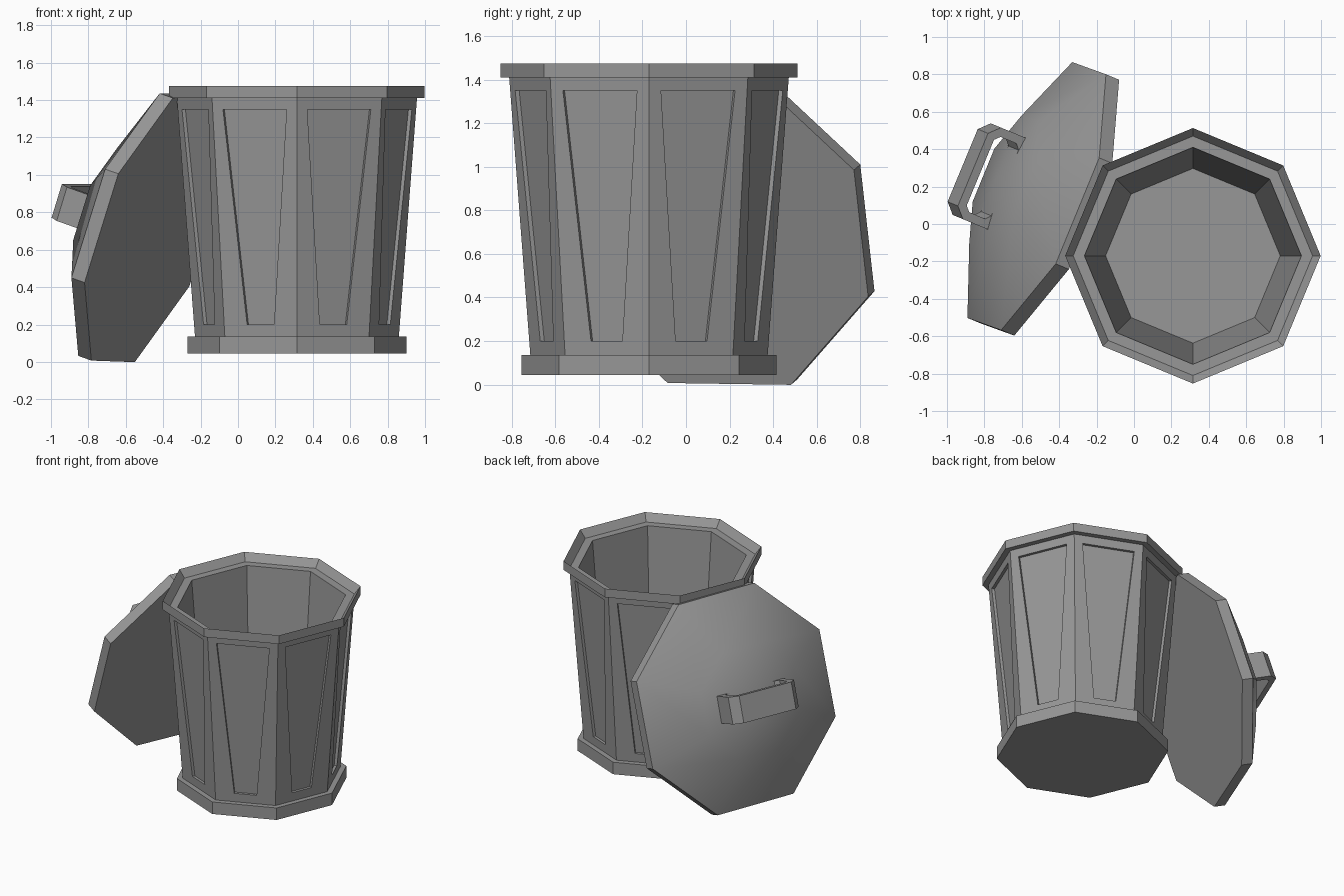
import bpy, bmesh
from math import cos, sin, pi
from mathutils import Vector, Matrix

if "Cube" in bpy.data.objects:
    bpy.data.objects.remove(bpy.data.objects["Cube"])

N = 8
grey = bpy.data.materials.new("dark_metal")
grey.diffuse_color = (0.31, 0.31, 0.31, 1)
grey.use_nodes = True
grey.node_tree.nodes["Principled BSDF"].inputs["Base Color"].default_value = grey.diffuse_color


def finish(bm, name, matrix):
    bmesh.ops.recalc_face_normals(bm, faces=bm.faces)
    mesh = bpy.data.meshes.new(name)
    bm.to_mesh(mesh)
    bm.free()
    mesh.materials.append(grey)
    ob = bpy.data.objects.new(name, mesh)
    ob.matrix_world = matrix
    bpy.context.collection.objects.link(ob)
    return ob


def lathe(bm, profile, skip=()):
    """Eight-sided turning; a radius of 0 becomes one centre point, skipped spans stay open."""
    rings = []
    for r, z in profile:
        if r == 0:
            rings.append([bm.verts.new((0, 0, z))] * N)
        else:
            rings.append([bm.verts.new((r * cos(2 * pi * i / N), r * sin(2 * pi * i / N), z))
                          for i in range(N)])
    for k, (a, b) in enumerate(zip(rings, rings[1:])):
        if k in skip:
            continue
        for i in range(N):
            j = (i + 1) % N
            bm.faces.new(list(dict.fromkeys((a[i], a[j], b[j], b[i]))))
    return rings


# Can: foot, tapered wall, sloped lip and hollow inside in one profile
Z0, R0, Z1, R1 = 0.135, 0.545, 1.41, 0.642
bm = bmesh.new()
rings = lathe(bm, [(0, 0.045), (0.585, 0.045), (0.585, Z0), (R0, Z0), (R1, Z1),
                   (0.683, Z1), (0.683, 1.475), (0.64, 1.42), (0.58, 1.42),
                   (0.467, 0.10), (0, 0.10)], skip=(3,))

# Recessed tapered panel in every side of the wall
for i in range(N):
    a = 2 * pi * (i + 0.5) / N
    out, side = Vector((cos(a), sin(a), 0)), Vector((-sin(a), cos(a), 0))
    j = (i + 1) % N
    outer = [rings[3][i], rings[3][j], rings[4][j], rings[4][i]]
    edge = []
    for h, z in ((-0.078, 0.2), (0.078, 0.2), (0.184, 1.35), (-0.184, 1.35)):
        apothem = (R0 + (R1 - R0) * (z - Z0) / (Z1 - Z0)) * cos(pi / N)
        edge.append(out * apothem + side * h + Vector((0, 0, z)))
    front = [bm.verts.new(p) for p in edge]
    back = [bm.verts.new(p - out * 0.02) for p in edge]
    for p, q in ((outer, front), (front, back)):
        for k in range(4):
            m = (k + 1) % 4
            bm.faces.new((p[k], p[m], q[m], q[k]))
    bm.faces.new(back)
finish(bm, "can_body", Matrix.Translation((0.315, -0.17, 0)))


def frame(x, n, origin):
    """Placement with local z along n and local x close to x."""
    n = n.normalized()
    x = (x - n * x.dot(n)).normalized()
    m = Matrix((x, n.cross(x), n)).transposed().to_4x4()
    m.translation = origin
    return m


# Lid leaning against the can
centre = Vector((-0.45, 0.12, 0.705))
normal = Vector((-0.877, 0.364, 0.313))
bm = bmesh.new()
rings = lathe(bm, [(0.8, 0), (0.8, 0.08), (0.4, 0.28), (0, 0.33)])
bm.faces.new(rings[0])
lid = finish(bm, "lid", frame(Vector((-0.37, -0.65, -0.28)), normal, centre))
bpy.context.view_layer.objects.active = lid
lid.select_set(True)
bpy.ops.object.shade_smooth_by_angle(angle=pi / 6)


# Lid handle: closed chamfered loop, half outlines mirrored
def mirrored(half):
    return half + [(-x, z) for x, z in half[::-1]]


outer = mirrored([(0.2, 0.255), (0.265, 0.255), (0.265, 0.445), (0.21, 0.5)])
inner = mirrored([(0.19, 0.305), (0.218, 0.33), (0.218, 0.427), (0.19, 0.455)])
bm = bmesh.new()
loops = [[bm.verts.new((x, y, z)) for x, z in pts]
         for pts, y in ((outer, -0.095), (outer, 0.095), (inner, 0.095), (inner, -0.095))]
for k in range(4):
    a, b = loops[k], loops[(k + 1) % 4]
    for i in range(N):
        j = (i + 1) % N
        bm.faces.new((a[i], a[j], b[j], b[i]))
finish(bm, "lid_handle", frame(Vector((0.383, 0.924, 0)), normal, centre))
